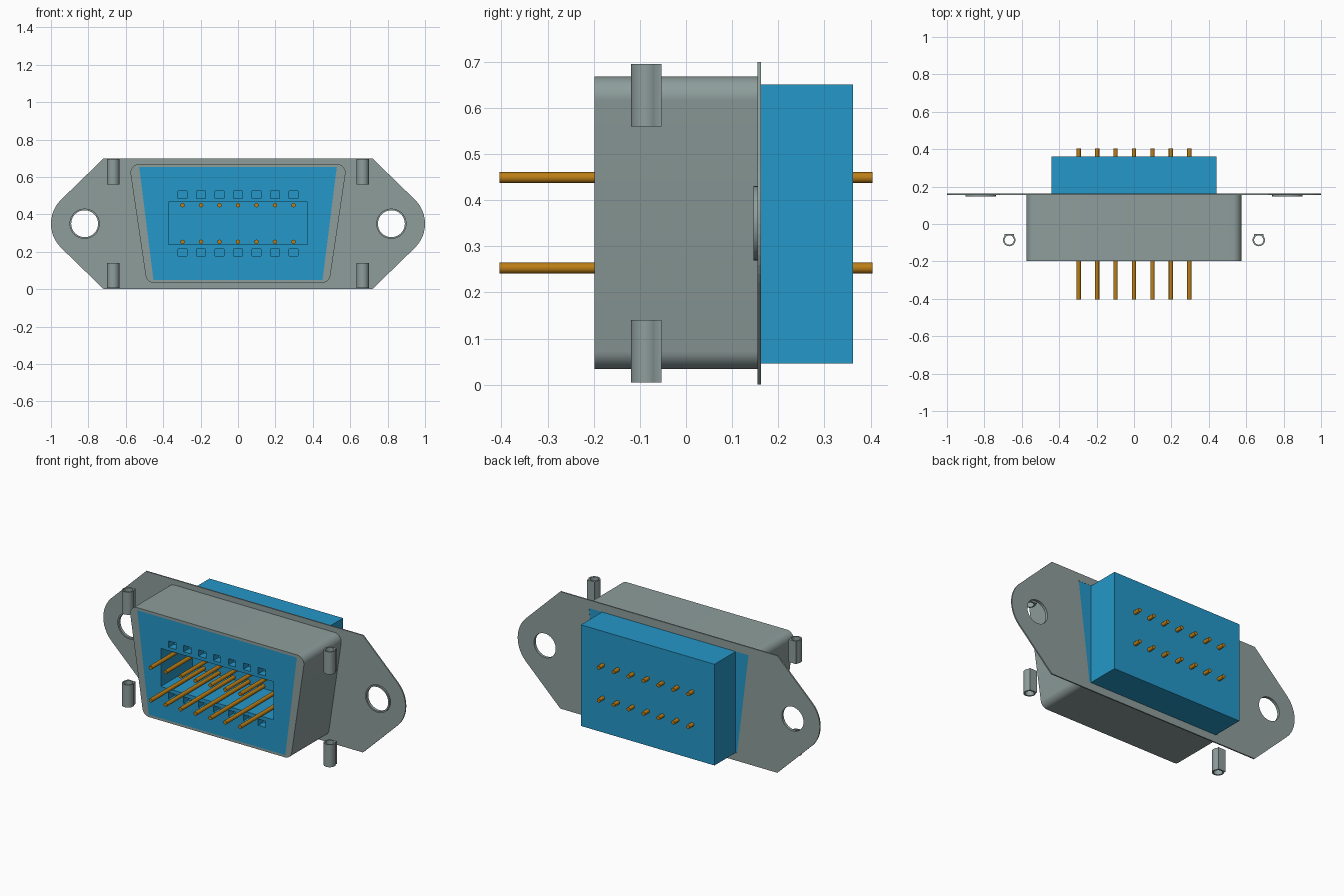
import bpy, bmesh, math
from mathutils import Vector

cube = bpy.data.objects.get("Cube")
if cube:
    bpy.data.objects.remove(cube, do_unlink=True)


def material(name, rgb):
    m = bpy.data.materials.new(name)
    m.use_nodes = True
    m.diffuse_color = (*rgb, 1)
    bsdf = m.node_tree.nodes["Principled BSDF"]
    bsdf.inputs["Base Color"].default_value = (*rgb, 1)
    bsdf.inputs["Roughness"].default_value = 0.5
    return m


STEEL = material("grey steel", (0.27, 0.34, 0.33))
BLUE = material("blue plastic", (0.018, 0.31, 0.58))
GOLD = material("gold", (0.50, 0.21, 0.008))


def finish(bm, name, mat, smooth=False):
    bmesh.ops.recalc_face_normals(bm, faces=bm.faces)
    me = bpy.data.meshes.new(name)
    bm.to_mesh(me)
    bm.free()
    ob = bpy.data.objects.new(name, me)
    bpy.context.collection.objects.link(ob)
    if mat:
        me.materials.append(mat)
    bpy.ops.object.select_all(action="DESELECT")
    ob.select_set(True)
    bpy.context.view_layer.objects.active = ob
    if smooth:
        bpy.ops.object.shade_smooth_by_angle(angle=math.radians(35))
    return ob


def prism(name, mat, loops, start, end, axis="y", smooth=False):
    """Extrude an outline (first loop) with holes (other loops) along y or z."""
    bm = bmesh.new()
    edges = []
    for loop in loops:
        vs = [bm.verts.new((a, start, b) if axis == "y" else (a, b, start)) for a, b in loop]
        edges += [bm.edges.new((vs[i - 1], vs[i])) for i in range(len(vs))]
    if len(loops) == 1:
        bm.faces.new(vs)
    else:
        bmesh.ops.triangle_fill(bm, edges=edges, use_beauty=True)
    ext = bmesh.ops.extrude_face_region(bm, geom=bm.faces[:], use_keep_orig=True)
    moved = [g for g in ext["geom"] if isinstance(g, bmesh.types.BMVert)]
    step = (0, end - start, 0) if axis == "y" else (0, 0, end - start)
    bmesh.ops.translate(bm, verts=moved, vec=step)
    return finish(bm, name, mat, smooth)


def arc(cx, cy, r, a0, a1, n):
    return [(cx + r * math.cos(math.radians(a0 + (a1 - a0) * i / n)),
             cy + r * math.sin(math.radians(a0 + (a1 - a0) * i / n))) for i in range(n + 1)]


def circle(cx, cy, r, n=32):
    return arc(cx, cy, r, 0, 360, n)[:-1]


def rounded(points, r, n=8):
    """Round every corner of a convex outline."""
    out = []
    for i, p in enumerate(points):
        p = Vector(p)
        a = (Vector(points[i - 1]) - p).normalized()
        b = (Vector(points[(i + 1) % len(points)]) - p).normalized()
        half = a.angle(b) / 2
        centre = p + (a + b).normalized() * r / math.sin(half)
        s, e = p + a * r / math.tan(half) - centre, p + b * r / math.tan(half) - centre
        for k in range(n + 1):
            d = s.lerp(e, k / n).normalized() * r
            out.append(tuple(centre + d))
    return out


def trapezoid(bottom, top, z0, z1):
    return [(-bottom, z0), (bottom, z0), (top, z1), (-top, z1)]


def box(bm, x, y, z):
    """Add a box from three (low, high) ranges."""
    verts = bmesh.ops.create_cube(bm, size=1)["verts"]
    for v in verts:
        v.co = [sum(r) / 2 + c * (r[1] - r[0]) for r, c in zip((x, y, z), v.co)]


MID = 0.35
PIN_X = [0.0987 * i for i in range(-3, 4)]
insert = trapezoid(0.452, 0.528, 0.048, 0.652)

# Mounting flange with rounded ears, a central opening and two screw holes
outline = (arc(0.82, MID, 0.18, -45, 45, 12) + [(0.718, 0.7), (-0.718, 0.7)]
           + arc(-0.82, MID, 0.18, 135, 225, 12) + [(-0.718, 0), (0.718, 0)])
prism("flange", STEEL, [outline, insert, circle(0.82, MID, 0.072), circle(-0.82, MID, 0.072)],
      0.155, 0.163)

# Shell around the front of the connector
prism("shell", STEEL, [rounded(trapezoid(0.488, 0.582, 0.034, 0.668), 0.045), insert],
      -0.198, 0.155, smooth=True)

# Collars round the screw holes and slotted posts beside the shell
for side, sx in (("left", 1), ("right", -1)):
    prism(side + "_hole_collar", STEEL,
          [circle(sx * 0.82, MID, 0.081), circle(sx * 0.82, MID, 0.072)], 0.146, 0.156, smooth=True)
    x, y, r = sx * 0.667, -0.086, 0.033
    post = arc(x, y, r, 140, 400, 20) + [(x + 0.025, y + r), (x - 0.025, y + r)]
    for level, z in (("lower", 0.005), ("upper", 0.56)):
        prism(f"{side}_{level}_post", STEEL, [post, circle(x, y, 0.025, 20)],
              z, z + 0.135, "z", smooth=True)

# Plastic insert, recessed by a central socket and two rows of small slots
body = prism("insert", BLUE, [insert], -0.198, 0.162)
bm = bmesh.new()
box(bm, (-0.372, 0.372), (-0.3, 0.1), (0.238, 0.466))
for x in PIN_X:
    for z in (0.197, 0.505):
        box(bm, (x - 0.024, x + 0.024), (-0.3, -0.15), (z - 0.019, z + 0.019))
cutter = finish(bm, "insert_cutter", None)
cutter.hide_render = True
mod = body.modifiers.new("recesses", "BOOLEAN")
mod.operation, mod.solver, mod.object = "DIFFERENCE", "EXACT", cutter
bpy.context.view_layer.objects.active = body
bpy.ops.object.modifier_apply(modifier=mod.name)
bpy.data.objects.remove(cutter, do_unlink=True)

# Rear block
bm = bmesh.new()
box(bm, (-0.442, 0.442), (0.162, 0.362), (0.046, 0.651))
finish(bm, "rear_block", BLUE)

# Two rows of contact pins running right through
for row, z in (("lower", 0.253), ("upper", 0.449)):
    for i, x in enumerate(PIN_X):
        prism(f"{row}_pin_{i + 1}", GOLD, [circle(x, z, 0.0118, 12)], -0.404, 0.404, smooth=True)
